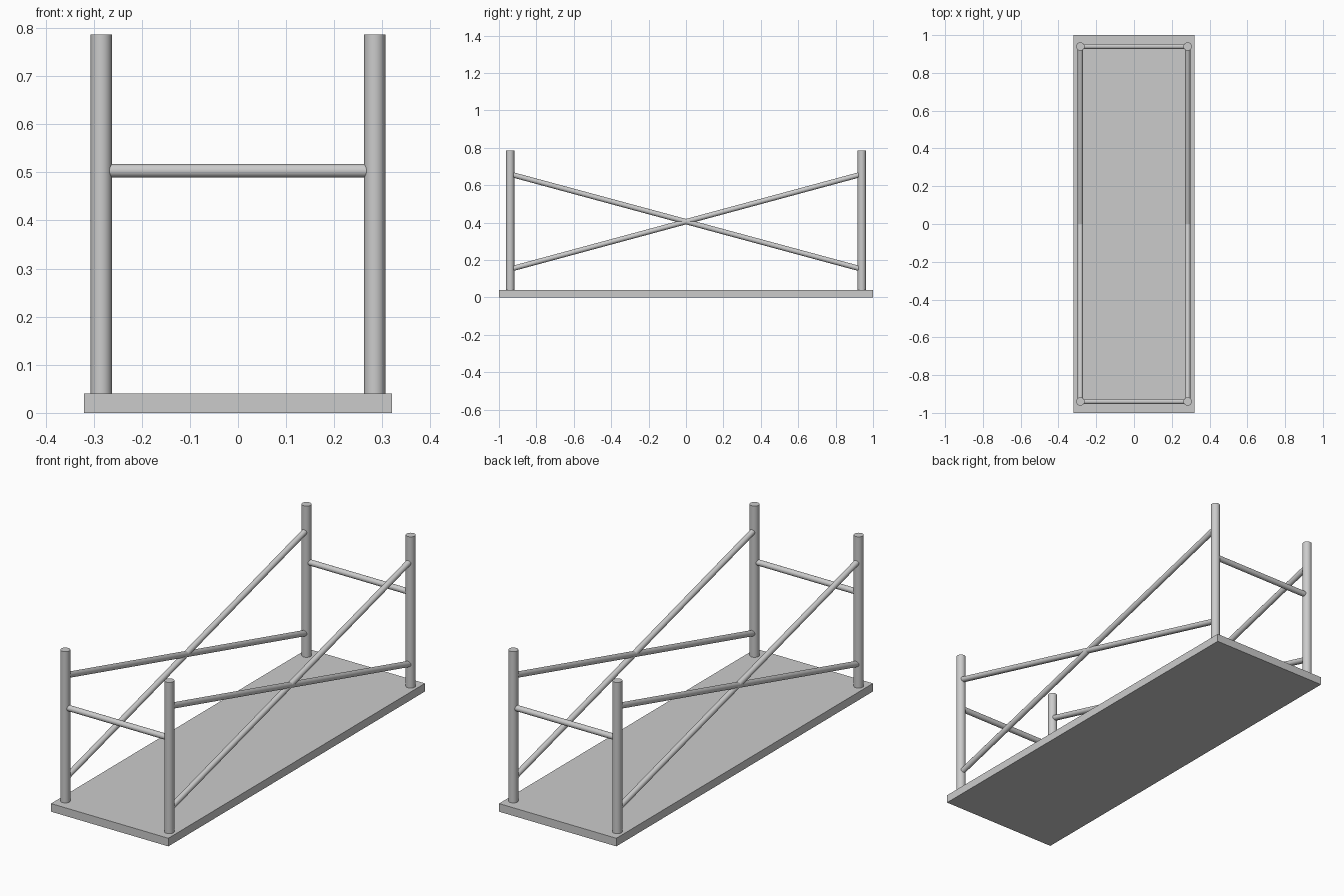
import bpy
import math
from mathutils import Vector

if "Cube" in bpy.data.objects:
    bpy.data.objects.remove(bpy.data.objects["Cube"])

POST_X, POST_Y = 0.284, 0.94


def rod(name, start, end, radius):
    a, b = Vector(start), Vector(end)
    d = b - a
    bpy.ops.mesh.primitive_cylinder_add(vertices=32, radius=radius, depth=d.length,
                                        location=(a + b) / 2)
    ob = bpy.context.object
    ob.name = name
    ob.rotation_euler = d.to_track_quat('Z', 'Y').to_euler()
    bpy.ops.object.shade_smooth_by_angle(angle=math.radians(40))
    return ob


# Flat deck board
bpy.ops.mesh.primitive_cube_add(size=1, location=(0, 0, 0.02))
deck = bpy.context.object
deck.name = "deck"
deck.scale = (0.64, 2.0, 0.04)
bpy.ops.object.transform_apply(location=False, rotation=False, scale=True)

# Corner posts standing on the deck
for sx, side in ((-1, "left"), (1, "right")):
    for sy, end in ((-1, "front"), (1, "back")):
        x, y = sx * POST_X, sy * POST_Y
        rod(f"{end}_{side}_post", (x, y, 0.04), (x, y, 0.786), 0.022)

# Horizontal end rails
for sy, end in ((-1, "front"), (1, "back")):
    rod(f"{end}_rail", (-POST_X, sy * POST_Y, 0.503), (POST_X, sy * POST_Y, 0.503), 0.014)

# Crossed braces along each long side
for sx, side in ((-1, "left"), (1, "right")):
    for sy, kind in ((-1, "falling"), (1, "rising")):
        x = sx * POST_X
        rod(f"{side}_{kind}_brace", (x, -sy * POST_Y, 0.151), (x, sy * POST_Y, 0.659), 0.014)
